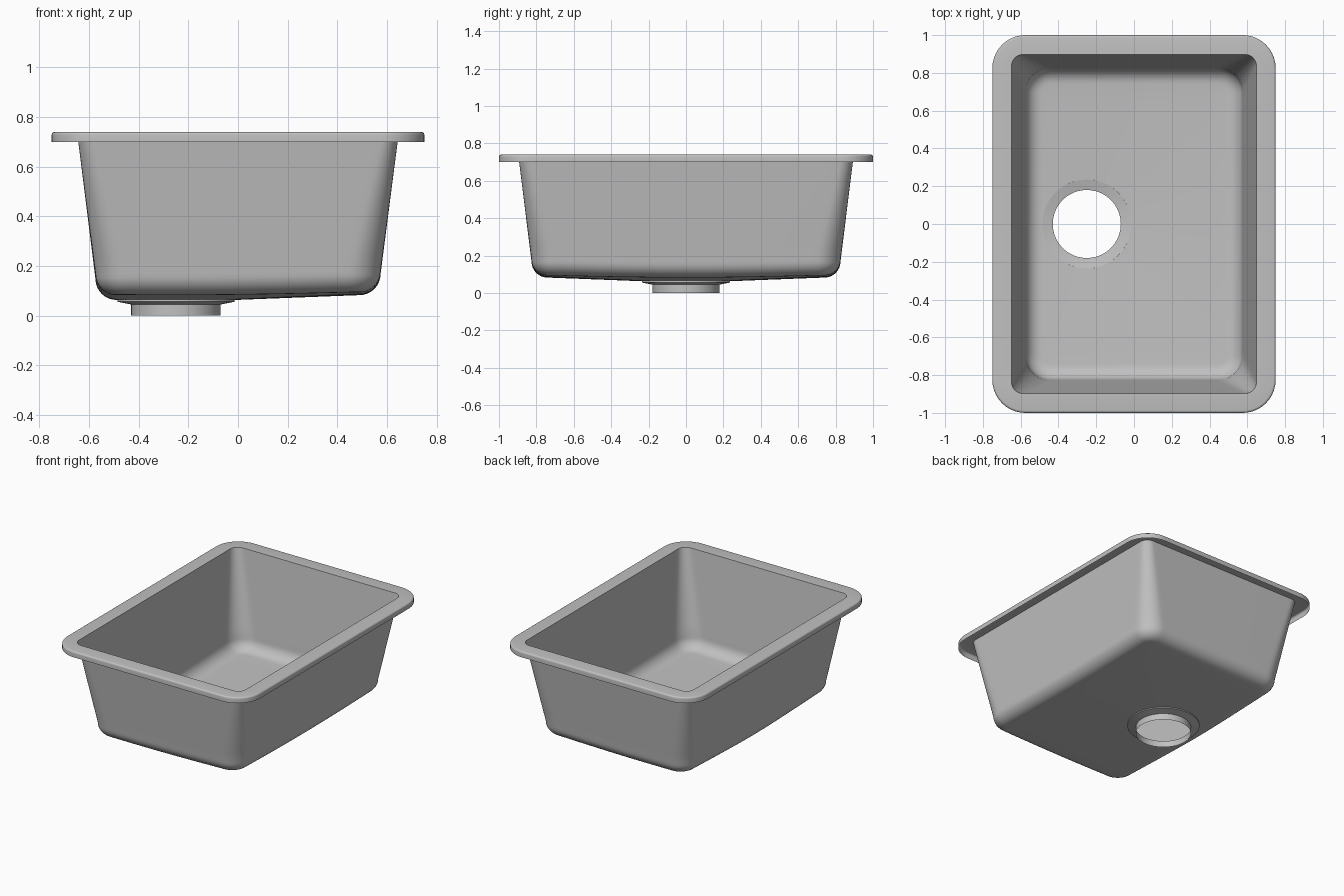
import bpy
import math

cube = bpy.data.objects.get("Cube")
if cube:
    bpy.data.objects.remove(cube, do_unlink=True)

steel = bpy.data.materials.new("brushed_grey")
steel.use_nodes = True
grey = (0.53, 0.53, 0.53, 1)
steel.diffuse_color = grey
steel.node_tree.nodes["Principled BSDF"].inputs["Base Color"].default_value = grey

CORNER_STEPS, SIDE_STEPS = 10, 40
TOP, LIP = 0.74, 0.70
FILLET = 0.085
DRAIN_X, DRAIN_R, PIPE_R = -0.25, 0.235, 0.18


def rounded_rect(hx, hy, r):
    """Outline of a rounded rectangle with evenly divided sides."""
    arcs = []
    for k, (sx, sy) in enumerate([(1, 1), (-1, 1), (-1, -1), (1, -1)]):
        for i in range(CORNER_STEPS + 1):
            a = math.pi / 2 * (k + i / CORNER_STEPS)
            arcs.append((sx * (hx - r) + r * math.cos(a),
                         sy * (hy - r) + r * math.sin(a)))
    pts = []
    for i, p in enumerate(arcs):
        pts.append(p)
        if i % (CORNER_STEPS + 1) == CORNER_STEPS:
            q = arcs[(i + 1) % len(arcs)]
            for j in range(1, SIDE_STEPS):
                t = j / SIDE_STEPS
                pts.append((p[0] + (q[0] - p[0]) * t, p[1] + (q[1] - p[1]) * t))
    return pts


def at_height(outline, z):
    return [(x, y, z) for x, y in outline]


def circle(r, z, n=72):
    steps = [2 * math.pi * i / n for i in range(n)]
    return [(DRAIN_X + r * math.cos(a), r * math.sin(a), z) for a in steps]


def loft(name, rings):
    """Skin a sheet through a list of closed rings."""
    n = len(rings[0])
    verts = [v for ring in rings for v in ring]
    faces = [(k * n + i, (k + 1) * n + i, (k + 1) * n + (i + 1) % n, k * n + (i + 1) % n)
             for k in range(len(rings) - 1) for i in range(n)]
    mesh = bpy.data.meshes.new(name)
    mesh.from_pydata(verts, [], faces)
    mesh.materials.append(steel)
    obj = bpy.data.objects.new(name, mesh)
    bpy.context.collection.objects.link(obj)
    bpy.ops.object.select_all(action='DESELECT')
    obj.select_set(True)
    bpy.context.view_layer.objects.active = obj
    bpy.ops.object.shade_smooth_by_angle(angle=math.radians(32))


def floor_height(x, y):
    """The floor falls gently towards the drain."""
    return 0.063 + 0.039 * (math.hypot(x - DRAIN_X, y) - DRAIN_R)


# Rim: turned-down lip, softened edge and flat top
soft = 0.012
rim = [at_height(rounded_rect(0.75, 1.0, 0.175), LIP)]
for i in range(5):
    a = math.pi / 8 * i
    inset = soft * (1 - math.cos(a))
    rim.append(at_height(rounded_rect(0.75 - inset, 1.0 - inset, 0.175 - inset),
                         TOP - soft * (1 - math.sin(a))))
rim.append(at_height(rounded_rect(0.648, 0.897, 0.06), TOP))
loft("rim", rim)

# Bowl: tapered walls with corners that widen downwards
bowl = []
foot_x, foot_y, foot_r = 0.574, 0.826, 0.13
floor_edge = rounded_rect(foot_x - FILLET, foot_y - FILLET, foot_r - FILLET)
for i in range(8):
    t = i / 8
    outline = rounded_rect(0.648 + (foot_x - 0.648) * t, 0.897 + (foot_y - 0.897) * t,
                           0.06 + (foot_r - 0.06) * t)
    bowl.append([(x, y, TOP + (floor_height(*f) + FILLET - TOP) * t)
                 for (x, y), f in zip(outline, floor_edge)])

# Rounded foot of the walls
for i in range(9):
    a = math.pi / 16 * i
    inset = FILLET * (1 - math.cos(a))
    outline = rounded_rect(foot_x - inset, foot_y - inset, foot_r - inset)
    bowl.append([(x, y, floor_height(*f) + FILLET * (1 - math.sin(a)))
                 for (x, y), f in zip(outline, floor_edge)])

# Floor running in to the drain opening
for i in range(1, 7):
    ring = []
    for x, y in floor_edge:
        d = math.hypot(x - DRAIN_X, y)
        s = 1 + (DRAIN_R / d - 1) * i / 6
        px, py = DRAIN_X + (x - DRAIN_X) * s, y * s
        ring.append((px, py, floor_height(px, py)))
    bowl.append(ring)
loft("bowl", bowl)

# Drain: stepped seat and open pipe
loft("drain", [circle(DRAIN_R, 0.063), circle(DRAIN_R, 0.056),
               circle(PIPE_R, 0.045), circle(PIPE_R, 0)])
